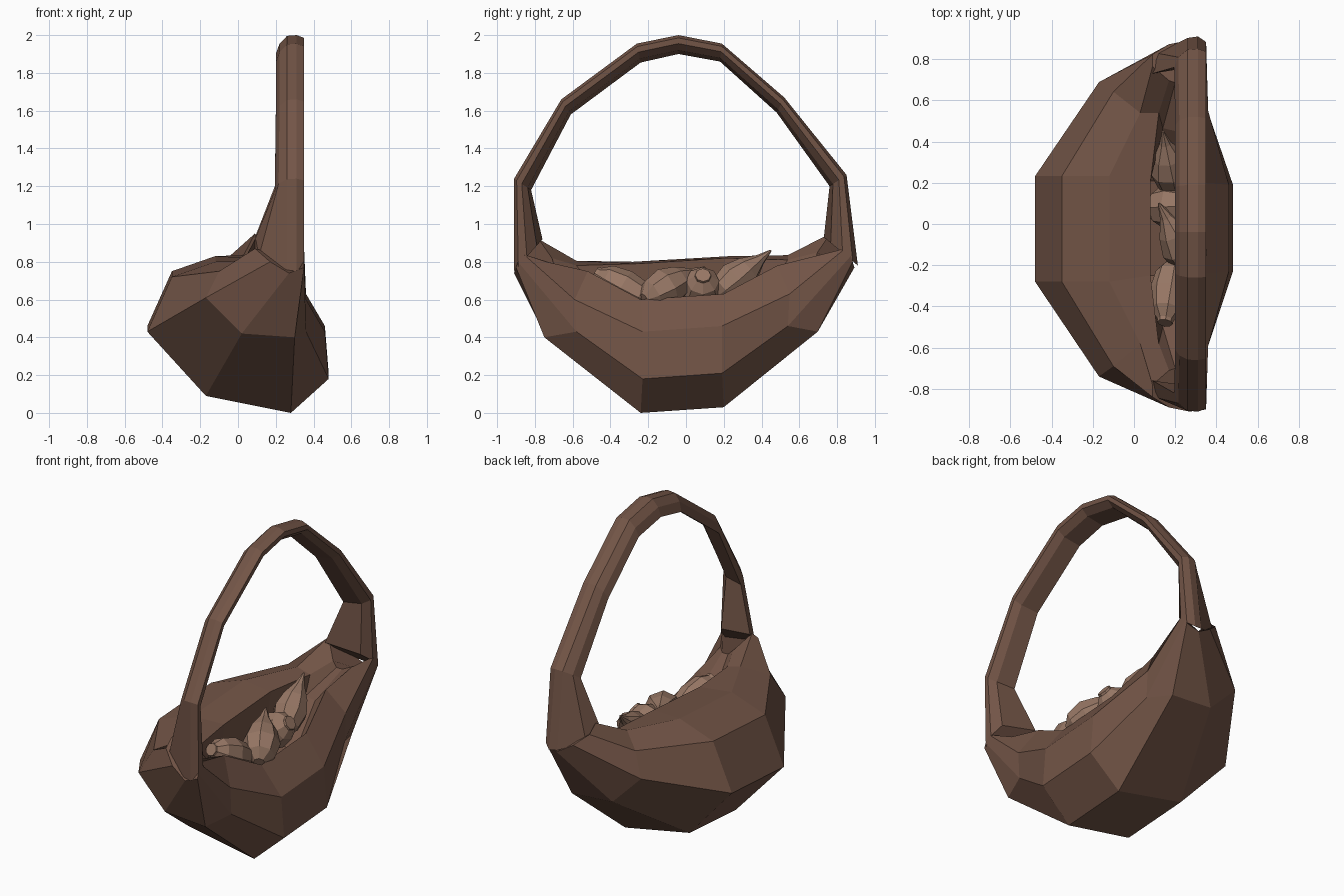
import bpy, bmesh, math
from mathutils import Vector

if "Cube" in bpy.data.objects:
    bpy.data.objects.remove(bpy.data.objects["Cube"])


def material(name, color):
    m = bpy.data.materials.new(name)
    m.diffuse_color = (*color, 1)
    m.use_nodes = True
    m.node_tree.nodes["Principled BSDF"].inputs["Base Color"].default_value = m.diffuse_color
    return m


BROWN = material("basket_brown", (0.17, 0.09, 0.062))
TAN = material("bulb_tan", (0.31, 0.185, 0.13))


def loft(name, rings, mat):
    """Flat-shaded skin through closed rings, capped at both ends."""
    bm = bmesh.new()
    loops = [[bm.verts.new(p) for p in r] for r in rings]
    n = len(loops[0])
    for r, s in zip(loops, loops[1:]):
        for i in range(n):
            bm.faces.new((r[i], r[(i + 1) % n], s[(i + 1) % n], s[i]))
    bm.faces.new(loops[0])
    bm.faces.new(loops[-1][::-1])
    bmesh.ops.recalc_face_normals(bm, faces=bm.faces)
    me = bpy.data.meshes.new(name)
    bm.to_mesh(me)
    bm.free()
    me.materials.append(mat)
    ob = bpy.data.objects.new(name, me)
    bpy.context.collection.objects.link(ob)
    return ob


# Bowl: sections from near rim, under the belly, to back rim, then the inner basin
mid = [(.33, -.24, .60), (.46, -.23, .43), (.48, -.23, .18), (.28, -.24, 0),
       (-.17, -.25, .09), (-.48, -.28, .43), (-.35, -.28, .72), (-.12, -.28, .80),
       (.08, -.25, .79), (.05, -.25, .50), (.25, -.25, .46)]
shoulder = [(.27, -.52, .75), (.36, -.59, .60), (.36, -.58, .43), (.30, -.75, .40),
            (.02, -.75, .42), (-.17, -.74, .61), (-.10, -.69, .75), (.03, -.58, .805),
            (.12, -.58, .78), (.14, -.50, .68), (.22, -.48, .68)]
end = [(.28, -.74, .80), (.35, -.86, .84), (.35, -.89, .80), (.35, -.90, .77),
       (.27, -.91, .74), (.17, -.89, .80), (.09, -.84, .87), (.09, -.78, .92),
       (.17, -.71, .82), (.20, -.70, .79), (.24, -.70, .79)]


def far_side(section, k):
    return [(x, -y * k, z + .03) for x, y, z in section]


loft("basket_bowl", [end, shoulder, mid, far_side(mid, .83),
                     far_side(shoulder, .93), far_side(end, .98)], BROWN)

# Handle: outer (y, z), inner (y, z), left edge x
path = [(-.91, .75, -.76, .92, .09), (-.91, 1.24, -.82, 1.18, .195),
        (-.66, 1.66, -.61, 1.58, .20), (-.26, 1.955, -.24, 1.855, .20),
        (-.04, 2.0, -.04, 1.90, .20), (.19, 1.955, .18, 1.86, .20),
        (.52, 1.67, .48, 1.59, .20), (.85, 1.26, .76, 1.20, .195),
        (.91, .78, .73, .93, .09)]
rings = []
for oy, oz, iy, iz, xl in path:
    # (x, fraction of the way from outer to inner edge)
    shape = [(.31, 0), (.35, .15), (.35, .45), (.31, .8), (xl, 1),
             (xl + .02, .45), (.26, .04)]
    rings.append([(x, oy + (iy - oy) * t, oz + (iz - oz) * t) for x, t in shape])
loft("basket_handle", rings, BROWN)


def bulb(name, base, tip, radius, profile, sides=8):
    """Turned shape from base to tip; profile holds (position, radius factor)."""
    base, tip = Vector(base), Vector(tip)
    axis = tip - base
    q = axis.to_track_quat('Z', 'Y')
    out = []
    for t, f in profile:
        c = base + axis * t
        out.append([c + q @ Vector((math.cos(a) * radius * f, math.sin(a) * radius * f, 0))
                    for a in (2 * math.pi * i / sides for i in range(sides))])
    loft(name, out, TAN)


POINTED = [(0, .3), (.12, .8), (.35, 1), (.58, .75), (.8, .3), (1, .05)]
ROUND = [(0, .35), (.2, .85), (.5, 1), (.8, .8), (.95, .4), (1, .38)]

# Produce lying in the basket
bulb("bulb_left", (.20, -.18, .58), (.15, -.48, .74), .10, ROUND)
bulb("bulb_long", (.30, -.22, .60), (.12, .10, .77), .11, POINTED)
bulb("bulb_round", (.08, .08, .58), (.30, .09, .73), .11, ROUND)
bulb("bulb_pointed", (.20, .16, .62), (.14, .45, .86), .10, POINTED)
